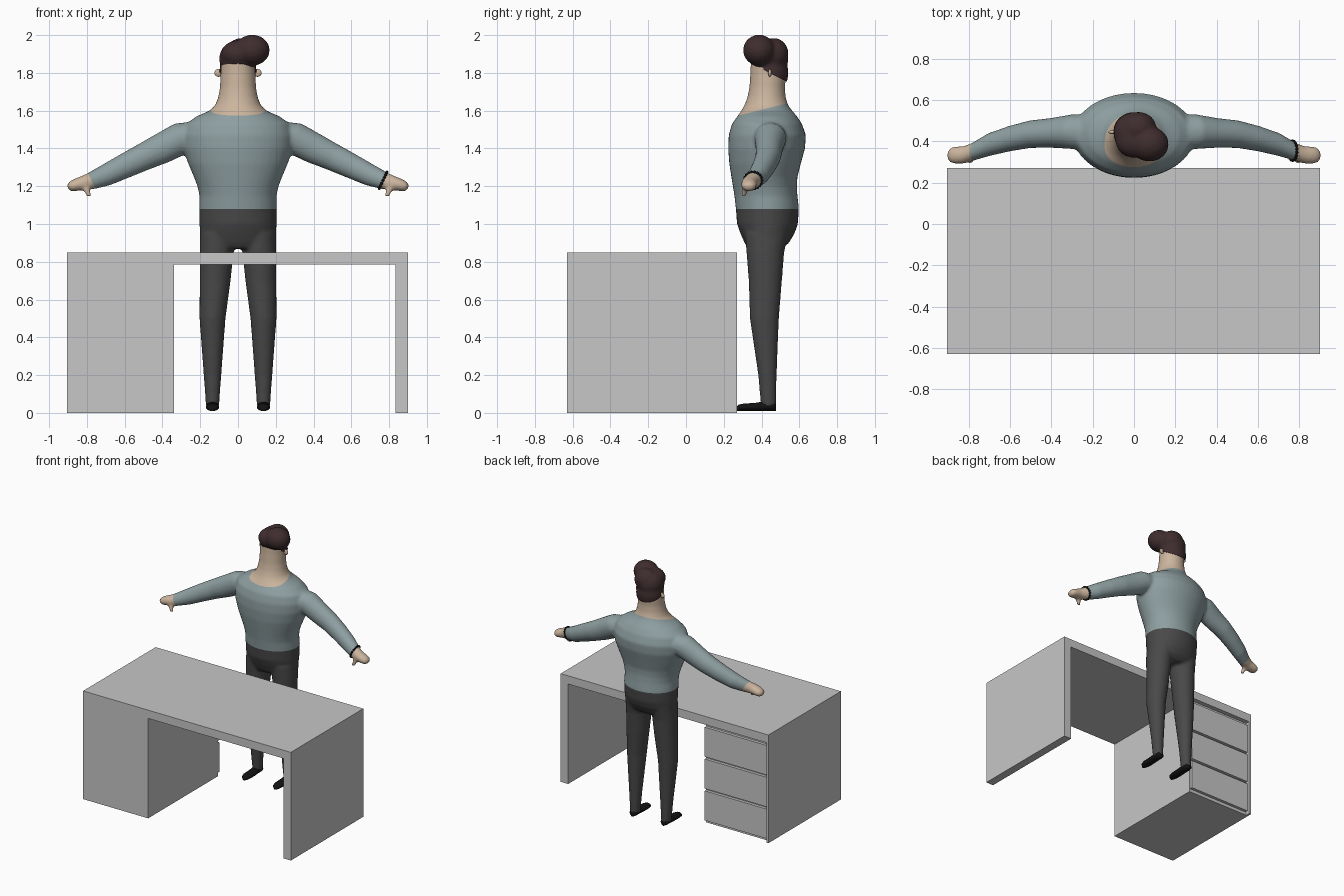
import bpy, bmesh, math
from mathutils import Vector, Matrix

if "Cube" in bpy.data.objects:
    bpy.data.objects.remove(bpy.data.objects["Cube"])


def material(name, rgb):
    m = bpy.data.materials.new(name)
    m.diffuse_color = (*rgb, 1)
    m.use_nodes = True
    m.node_tree.nodes["Principled BSDF"].inputs["Base Color"].default_value = m.diffuse_color
    return m


GREY = material("desk grey", (0.57, 0.57, 0.57))
SKIN = material("skin", (0.60, 0.46, 0.34))
SWEATER = material("sweater blue grey", (0.27, 0.345, 0.355))
TROUSERS = material("trouser charcoal", (0.066, 0.066, 0.066))
HAIR = material("hair dark brown", (0.05, 0.026, 0.028))
BLACK = material("black", (0.006, 0.006, 0.006))


def add_object(name, bm, mat, smooth=True, angle=None):
    me = bpy.data.meshes.new(name)
    bm.to_mesh(me)
    bm.free()
    me.materials.append(mat)
    for p in me.polygons:
        p.use_smooth = smooth
        p.material_index = 0
    if angle:
        me.set_sharp_from_angle(angle=math.radians(angle))
    ob = bpy.data.objects.new(name, me)
    bpy.context.collection.objects.link(ob)
    return ob


def box(name, x0, x1, y0, y1, z0, z1):
    bm = bmesh.new()
    size = Matrix.Diagonal((x1 - x0, y1 - y0, z1 - z0, 1))
    mid = Matrix.Translation(((x0 + x1) / 2, (y0 + y1) / 2, (z0 + z1) / 2))
    bmesh.ops.create_cube(bm, size=1, matrix=mid @ size)
    return add_object(name, bm, GREY, smooth=False)


def loft(bm, rings, n=28):
    """Closed tube through elliptical rings given as (centre, u, v)."""
    loops = []
    for c, u, v in rings:
        c, u, v = Vector(c), Vector(u), Vector(v)
        loops.append([bm.verts.new(c + u * math.cos(2 * math.pi * i / n)
                                   + v * math.sin(2 * math.pi * i / n)) for i in range(n)])
    faces = [bm.faces.new(loops[0]), bm.faces.new(loops[-1])]
    for a, b in zip(loops, loops[1:]):
        for i in range(n):
            j = (i + 1) % n
            faces.append(bm.faces.new((a[i], a[j], b[j], b[i])))
    bmesh.ops.recalc_face_normals(bm, faces=faces)


def ellipsoid(bm, c, r, seg=32):
    bmesh.ops.create_uvsphere(bm, u_segments=seg, v_segments=seg // 2, radius=1,
                              matrix=Matrix.Translation(c) @ Matrix.Diagonal((*r, 1)))


def fuse(bm, voxel, iterations):
    """Merge overlapping volumes into one soft skin and return it as a bmesh."""
    ob = add_object("blend_helper", bm, SKIN)
    rm = ob.modifiers.new("remesh", 'REMESH')
    rm.mode = 'VOXEL'
    rm.voxel_size = voxel
    sm = ob.modifiers.new("smooth", 'SMOOTH')
    sm.factor = 0.5
    sm.iterations = iterations
    dg = bpy.context.evaluated_depsgraph_get()
    me = bpy.data.meshes.new_from_object(ob.evaluated_get(dg))
    out = bmesh.new()
    out.from_mesh(me)
    bpy.data.objects.remove(ob)
    bpy.data.meshes.remove(me)
    return out


def cut(bm, co, no, clear=False):
    geom = bm.verts[:] + bm.edges[:] + bm.faces[:]
    return bmesh.ops.bisect_plane(bm, geom=geom, dist=1e-5, plane_co=co, plane_no=no,
                                  clear_inner=clear)


# Desk: top, side panel, drawer cabinet
box("desk_top", -0.905, 0.9, -0.63, 0.27, 0.785, 0.85)
box("desk_side_panel", 0.835, 0.9, -0.63, 0.27, 0, 0.785)
box("cabinet_body", -0.887, -0.34, -0.63, 0.235, 0, 0.785)
box("cabinet_outer_panel", -0.905, -0.887, -0.63, 0.27, 0, 0.785)
for i in range(3):
    z = 0.025 + i * 0.25
    box(f"drawer_{i + 1}", -0.88, -0.343, 0.235, 0.258, z, z + 0.232)

# Body volumes: trunk, neck and head as (z, y front, y back, half width)
trunk = [(0.87, .33, .51, .165), (0.9, .31, .545, .195), (0.95, .288, .575, .202),
         (1.0, .27, .592, .204), (1.08, .264, .598, .205), (1.15, .256, .59, .204),
         (1.2, .248, .587, .215), (1.25, .24, .59, .234), (1.32, .229, .608, .264),
         (1.4, .223, .63, .29), (1.47, .226, .635, .295), (1.53, .243, .614, .275),
         (1.57, .272, .588, .22), (1.6, .293, .562, .15), (1.63, .31, .54, .12),
         (1.67, .325, .528, .105), (1.72, .335, .524, .096), (1.8, .341, .531, .092),
         (1.88, .343, .53, .091), (1.92, .365, .515, .07)]
legs = [(0.025, .135, .437, .034, .04), (0.2, .135, .431, .047, .049),
        (0.5, .135, .415, .069, .077), (0.7, .121, .42, .082, .088),
        (0.85, .113, .42, .09, .1), (0.95, .105, .427, .095, .115)]
arms = [(.16, .44, 1.47, .09, .085), (.3, .447, 1.454, .084, .086), (.4, .441, 1.402, .072, .082),
        (.5, .435, 1.355, .067, .073), (.6, .414, 1.307, .062, .066), (.7, .385, 1.258, .056, .058),
        (.78, .35, 1.226, .044, .046), (.82, .335, 1.216, .043, .039), (.86, .333, 1.206, .043, .033),
        (.885, .333, 1.197, .038, .028), (.9, .333, 1.19, .022, .016)]
TILT = math.radians(25)
bm = bmesh.new()
loft(bm, [((0, (a + b) / 2, z), (rx, 0, 0), (0, (b - a) / 2, 0)) for z, a, b, rx in trunk], 40)
for s in (-1, 1):
    loft(bm, [((s * x, y, z), (rx, 0, 0), (0, ry, 0)) for z, x, y, rx, ry in legs])
    loft(bm, [((s * x, y, z), (0, ry, 0), (s * rz * math.sin(TILT), 0, rz * math.cos(TILT)))
              for x, y, z, ry, rz in arms])
    # thumb
    loft(bm, [((s * x, y, z), (r, 0, 0), (0, r, 0)) for x, y, z, r in
              ((.815, .322, 1.215, .02), (.8, .312, 1.18, .018), (.788, .303, 1.143, .014))], 14)
body = fuse(bm, 0.01, 7)

# Clothing borders: waist, neckline, wrists
WAIST = 1.08
NECK_CO, NECK_NO = Vector((0, 0.30, 1.58)), Vector((0, -0.25, 1)).normalized()
WRIST_CO, WRIST_NO = Vector((0.775, 0.35, 1.228)), Vector((math.cos(TILT), 0, -math.sin(TILT)))
FLIP = Matrix.Diagonal((-1, 1, 1))
cut(body, (0, 0, WAIST), (0, 0, 1))
cut(body, NECK_CO, NECK_NO)
cut(body, WRIST_CO, WRIST_NO)
cut(body, FLIP @ WRIST_CO, FLIP @ WRIST_NO)


def region(p):
    if p.z < WAIST:
        return "trousers"
    if (p - NECK_CO).dot(NECK_NO) > 0:
        return "head_and_neck"
    q = Vector((abs(p.x), p.y, p.z))
    if (q - WRIST_CO).dot(WRIST_NO) > 0:
        return "hands"
    return "sweater"


for name, mat in (("trousers", TROUSERS), ("sweater", SWEATER),
                  ("head_and_neck", SKIN), ("hands", SKIN)):
    part = body.copy()
    drop = [f for f in part.faces if region(f.calc_center_median()) != name]
    bmesh.ops.delete(part, geom=drop, context='FACES')
    add_object(name, part, mat)
body.free()

# Hair: swept quiff over a cap, trimmed along a sloping hairline
bm = bmesh.new()
for c, r in (((0, .44, 1.875), (.1, .102, .098)), ((0, .45, 1.80), (.1, .092, .12)),
             ((.075, .387, 1.92), (.093, .085, .082)), ((0, .405, 1.9), (.09, .085, .072)),
             ((.02, .465, 1.9), (.088, .078, .085))):
    ellipsoid(bm, c, r)
hair = fuse(bm, 0.01, 6)
res = cut(hair, (0, .44, 1.80), (0, 0.447, 0.894), clear=True)
edges = [e for e in res["geom_cut"] if isinstance(e, bmesh.types.BMEdge)]
bmesh.ops.holes_fill(hair, edges=edges, sides=0)
add_object("hair", hair, HAIR, angle=50)

# Ears and shoes
shoe = [(.266, .012, .01), (.28, .027, .017), (.31, .035, .02), (.36, .035, .021),
        (.41, .032, .025), (.45, .033, .027), (.47, .026, .025), (.477, .012, .014)]
for s, side in ((-1, "left"), (1, "right")):
    bm = bmesh.new()
    ellipsoid(bm, (s * .104, .444, 1.80), (.021, .009, .021), 16)
    add_object(f"{side}_ear", bm, SKIN)
    bm = bmesh.new()
    loft(bm, [((s * .135, y, .01 + rz), (rx, 0, 0), (0, 0, rz)) for y, rx, rz in shoe], 20)
    add_object(f"{side}_shoe", bm, BLACK, angle=60)

# Beaded bracelet around one wrist
bm = bmesh.new()
up = Vector((math.sin(TILT), 0, math.cos(TILT)))
for i in range(18):
    a = 2 * math.pi * i / 18
    p = Vector((.768, .355, 1.231)) + Vector((0, .047, 0)) * math.cos(a) + up * .049 * math.sin(a)
    ellipsoid(bm, p, (.008, .008, .008), 8)
add_object("bracelet", bm, BLACK)
